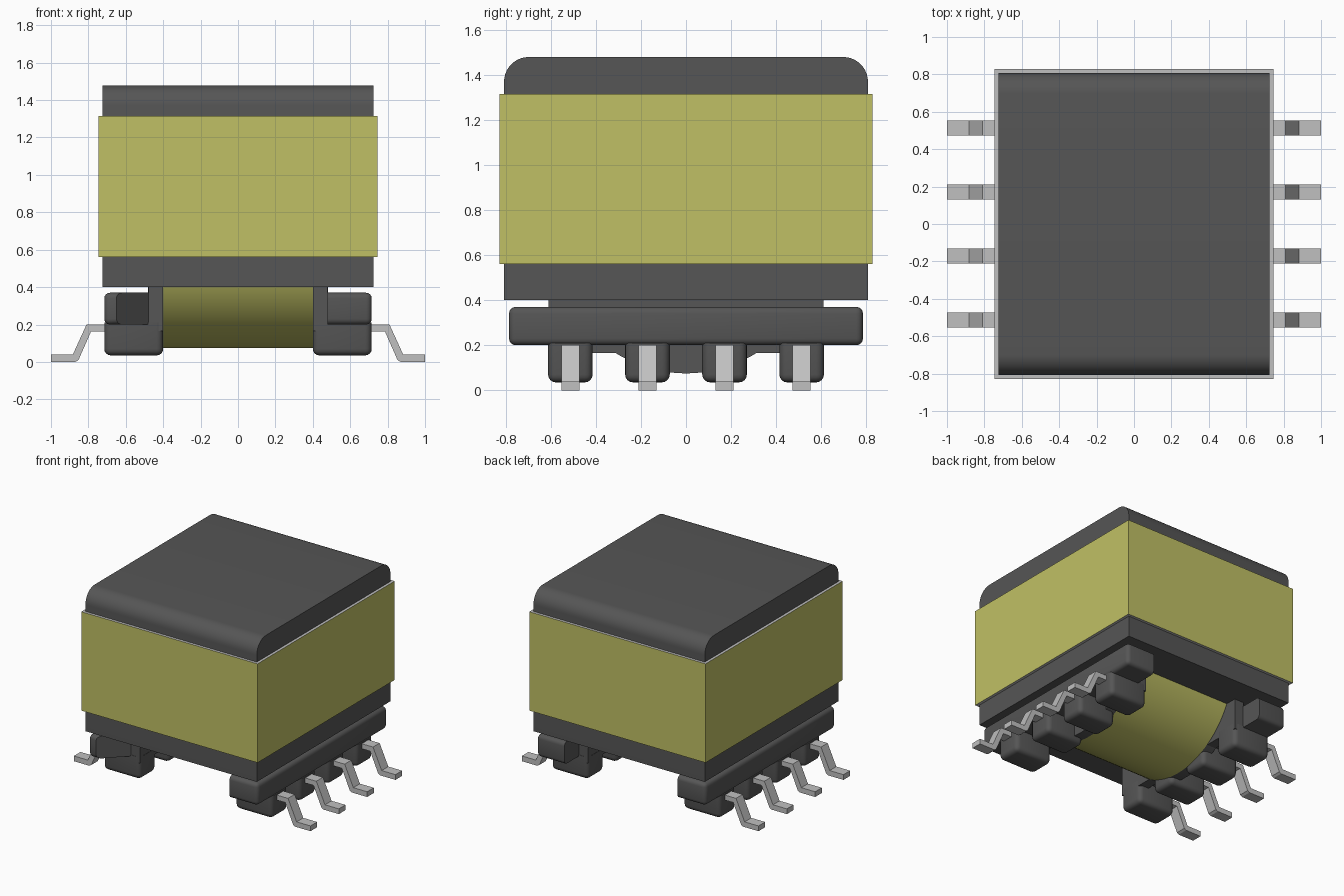
import bpy, bmesh, math
from mathutils import Matrix

if "Cube" in bpy.data.objects:
    bpy.data.objects.remove(bpy.data.objects["Cube"], do_unlink=True)


def material(name, rgb):
    m = bpy.data.materials.new(name)
    m.use_nodes = True
    m.diffuse_color = (*rgb, 1)
    m.node_tree.nodes["Principled BSDF"].inputs["Base Color"].default_value = (*rgb, 1)
    return m


DARK = material("dark grey", (0.092, 0.092, 0.092))
YELLOW = material("tape yellow", (0.53, 0.53, 0.13))
METAL = material("light grey", (0.53, 0.53, 0.53))


def finish(name, bm, *mats, smooth=True):
    bmesh.ops.recalc_face_normals(bm, faces=bm.faces)
    me = bpy.data.meshes.new(name)
    bm.to_mesh(me)
    bm.free()
    ob = bpy.data.objects.new(name, me)
    bpy.context.collection.objects.link(ob)
    for m in mats:
        me.materials.append(m)
    if smooth:
        bpy.ops.object.select_all(action='DESELECT')
        ob.select_set(True)
        bpy.context.view_layer.objects.active = ob
        bpy.ops.object.shade_smooth_by_angle(angle=math.radians(35))
    return ob


def prism(points, axis, lo, hi):
    """Extrude a 2D profile along x, y or z; the profile uses the other two axes in order."""
    bm = bmesh.new()

    def at(p, t):
        c = list(p)
        c.insert("xyz".index(axis), t)
        return bm.verts.new(c)

    a = [at(p, lo) for p in points]
    b = [at(p, hi) for p in points]
    bm.faces.new(a)
    bm.faces.new(b[::-1])
    n = len(points)
    for i in range(n):
        j = (i + 1) % n
        bm.faces.new((a[i], a[j], b[j], b[i]))
    return bm


def box(x0, x1, y0, y1, z0, z1):
    return prism([(x0, y0), (x1, y0), (x1, y1), (x0, y1)], "z", z0, z1)


def round_edges(bm, r, rule):
    edges = [e for e in bm.edges if rule(e)]
    bmesh.ops.bevel(bm, geom=edges, offset=r, segments=4, profile=0.5, affect='EDGES')


def disc(x0, x1, r, z):
    bm = bmesh.new()
    bmesh.ops.create_cone(bm, cap_ends=True, segments=96, radius1=r, radius2=r, depth=x1 - x0)
    bm.transform(Matrix.Translation(((x0 + x1) / 2, 0, z)) @ Matrix.Rotation(math.pi / 2, 4, 'Y'))
    return bm


# Ferrite core with rounded front and back top edges
R = 0.11
profile = [(-0.807, 0.40), (0.807, 0.40)]
for side in (1, -1):
    arc = [(side * (0.807 - R + R * math.cos(a)), 1.478 - R + R * math.sin(a))
           for a in [math.radians(i * 9) for i in range(11)]]
    profile += arc[::side]
finish("core", prism(profile, "x", -0.724, 0.724), DARK)

# Tape band, yellow outside with pale cut edges
tape = finish("tape_band", box(-0.745, 0.745, -0.828, 0.828, 0.56, 1.315), YELLOW, METAL, smooth=False)
for p in tape.data.polygons:
    p.material_index = 1 if abs(p.normal.z) > 0.5 else 0

# Round winding emerging below the core
AXIS_Z, WIND_R = 0.66, 0.585
finish("winding", disc(-0.40, 0.40, WIND_R, AXIS_Z), YELLOW)

PIN_Y = (-0.513, -0.171, 0.171, 0.513)
for side, word in ((1, "left"), (-1, "right")):
    def s(a, b):
        return sorted((side * a, side * b))

    # Bobbin end: round flange plus flat plate
    finish(word + "_flange", disc(*s(0.40, 0.48), WIND_R, AXIS_Z), DARK)
    finish(word + "_flange_plate", box(*s(0.402, 0.479), -0.61, 0.61, 0.165, 0.41), DARK)

    # Long pin rail; the right one has a clipped front inner corner
    pts = [(0.715, -0.785), (0.715, 0.785), (0.478, 0.785)]
    pts += [(0.478, -0.785)] if side > 0 else [(0.478, -0.61), (0.65, -0.785)]
    rail = prism([(side * x, y) for x, y in pts], "z", 0.2, 0.37)
    round_edges(rail, 0.03, lambda e: any(abs(v.co.x) > 0.7 for v in e.verts))
    finish(word + "_pin_rail", rail, DARK)

    for i, y in enumerate(PIN_Y, 1):
        # Rounded foot under the rail
        foot = box(*s(0.40, 0.715), y - 0.099, y + 0.099, 0.035, 0.21)
        round_edges(foot, 0.035, lambda e: any(v.co.z < 0.1 for v in e.verts))
        finish(f"{word}_foot_{i}", foot, DARK)

        # Gull-wing pin
        wing = [(0.69, 0.2), (0.81, 0.2), (0.883, 0.04), (1.0, 0.04), (1.0, 0.0),
                (0.87, 0.0), (0.853, 0.01), (0.786, 0.162), (0.69, 0.162)]
        finish(f"{word}_pin_{i}", prism([(side * x, z) for x, z in wing], "y", y - 0.04, y + 0.04),
               METAL, smooth=False)
